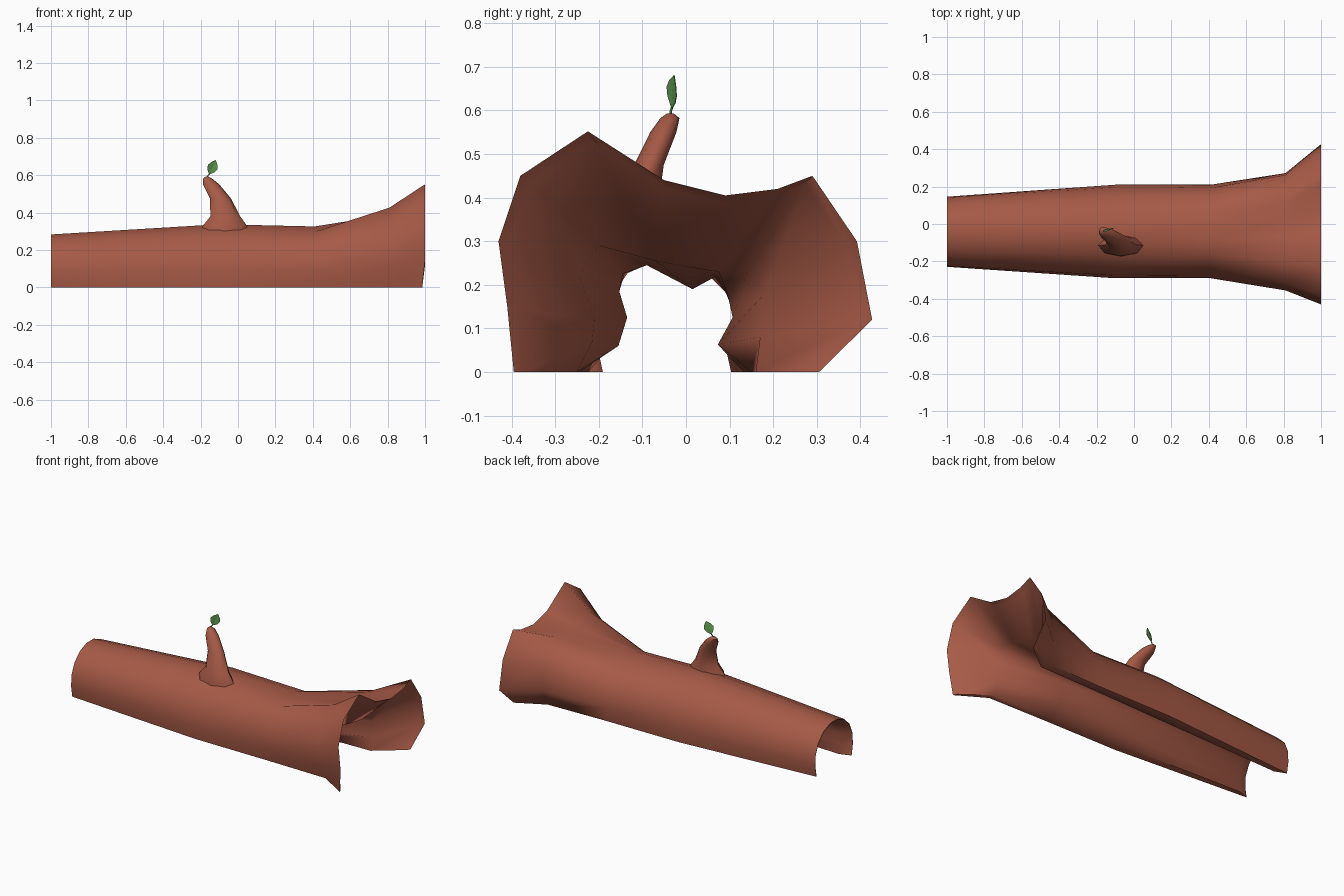
import bpy, bmesh, math
from mathutils import Vector

if "Cube" in bpy.data.objects:
    bpy.data.objects.remove(bpy.data.objects["Cube"])


def material(name, rgb):
    m = bpy.data.materials.new(name)
    m.diffuse_color = (*rgb, 1)
    m.use_nodes = True
    m.node_tree.nodes["Principled BSDF"].inputs["Base Color"].default_value = m.diffuse_color
    return m


bark = material("red_brown_bark", (0.385, 0.102, 0.062))
green = material("leaf_green", (0.13, 0.37, 0.09))
dark = material("dark_vein_green", (0.04, 0.13, 0.035))


def make(name, verts, faces, mat, angle=50):
    me = bpy.data.meshes.new(name)
    me.from_pydata(verts, [], faces)
    bm = bmesh.new()
    bm.from_mesh(me)
    bmesh.ops.recalc_face_normals(bm, faces=bm.faces)
    bm.to_mesh(me)
    bm.free()
    me.materials.append(mat)
    ob = bpy.data.objects.new(name, me)
    bpy.context.collection.objects.link(ob)
    bpy.ops.object.select_all(action='DESELECT')
    ob.select_set(True)
    bpy.context.view_layer.objects.active = ob
    if angle:
        bpy.ops.object.shade_smooth_by_angle(angle=math.radians(angle))
    return ob


# --- hollow log: arch sections running from the -y foot over to the +y foot
N = 12


def arch(y0, y1, top):
    r, cy = (y1 - y0) / 2, (y0 + y1) / 2
    cz = top - r * 1.01
    low = math.asin(min(1, max(0, cz / r)))
    pts = []
    for i in range(N):
        a = math.pi + low - (math.pi + 2 * low) * i / (N - 1)
        y = math.cos(a)
        if math.sin(a) < 0:                       # feet pull in only slightly
            y = math.copysign((abs(y) + 1) / 2, y)
        pts.append((cy + r * y, max(0, cz + r * 1.01 * math.sin(a))))
    return pts


def mix(a, b, t):
    return [(p[0] + (q[0] - p[0]) * t, p[1] + (q[1] - p[1]) * t) for p, q in zip(a, b)]


# ragged two-horned rim, the flare behind it, and the lumpy throat of the hollow
rim = [(-.395, 0), (-.41, .15), (-.43, .30), (-.38, .45), (-.225, .552), (-.05, .44),
       (.09, .405), (.21, .42), (.29, .45), (.392, .30), (.427, .12), (.305, 0)]
flare = [(-.29, 0), (-.345, .11), (-.355, .21), (-.32, .33), (-.2, .427), (-.07, .39),
         (.03, .38), (.12, .385), (.205, .365), (.262, .25), (.272, .11), (.215, 0)]
flare_in = [(-.25, 0), (-.215, .07), (-.21, .12), (-.245, .22), (-.2, .29), (-.07, .255),
            (.01, .24), (.075, .23), (.14, .23), (.18, .18), (.17, .08), (.16, 0)]
throat = [(-.245, 0), (-.155, .06), (-.135, .125), (-.153, .185), (-.145, .225), (-.09, .245),
          (.015, .19), (.07, .22), (.095, .18), (.107, .125), (.073, .063), (.15, 0)]
neck = arch(-.29, .21, .33)
tail, belly = arch(-.23, .147, .287), arch(-.29, .21, .342)
tail_in = arch(-.205, .118, .255)
rim_in = [(y * .945, z * .96) for y, z in rim]

xs = [-1, -.93, -.1, .41, .81, 1]
outer = [tail, mix(tail, belly, .08), belly, neck, flare, rim]
inner = [[(y * .99 - .001, z * .985) for y, z in tail], tail_in,
         mix(tail_in, throat, .62), throat, flare_in, rim_in]

verts = []
for x, s in zip(xs, outer):
    verts += [(x - (.015 if x == 1 and z == 0 else 0), y, z) for y, z in s]
for x, s in zip(xs, inner):
    verts += [(x - (.025 if x == 1 else 0), y, z) for y, z in s]
K = len(xs)
faces = []
loop = list(range(K)) + list(range(2 * K - 1, K - 1, -1))   # out along outside, back inside
for a, b in zip(loop, loop[1:] + loop[:1]):
    for i in range(N - 1):
        faces.append((a * N + i, a * N + i + 1, b * N + i + 1, b * N + i))
for k in range(K - 1):                                       # undersides of both walls
    for i in (0, N - 1):
        faces.append((k * N + i, (k + 1) * N + i, (K + k + 1) * N + i, (K + k) * N + i))
make("hollow_log", verts, faces, bark, 62)

# --- broken branch: stacked ovals (x, y, z, radius x, radius y)
rings = [(-.07, -.115, .27, .13, .06), (-.07, -.115, .33, .118, .056),
         (-.068, -.11, .38, .08, .046), (-.093, -.085, .475, .056, .034),
         (-.143, -.052, .55, .044, .03), (-.163, -.037, .582, .024, .022),
         (-.166, -.036, .593, .008, .008)]
M = 8
verts, faces = [], []
for x, y, z, rx, ry in rings:
    for i in range(M):
        a = math.tau * i / M
        verts.append((x + rx * math.cos(a), y + ry * math.sin(a), z))
for k in range(len(rings) - 1):
    for i in range(M):
        j = (i + 1) % M
        faces.append((k * M + i, k * M + j, (k + 1) * M + j, (k + 1) * M + i))
faces += [tuple(range(M)), tuple(range(len(verts) - M, len(verts)))]
make("branch_stub", verts, faces, bark, 60)

# --- leaf: two halves folded along a midrib
base, tip = Vector((-.153, -.032, .607)), Vector((-.12, -.027, .68))
side = Vector((.023, .010, -.010))
fold = Vector((.001, -.003, 0))
widths = [.15, .85, 1.1, .75, 0.05]
verts, faces = [], []
for i, w in enumerate(widths):
    c = base.lerp(tip, i / (len(widths) - 1))
    verts += [c - side * w + fold * w, c, c + side * w + fold * w]
for i in range(len(widths) - 1):
    a = i * 3
    faces += [(a, a + 1, a + 4, a + 3), (a + 1, a + 2, a + 5, a + 4)]
leaf = make("leaf", verts, faces, green, 0)
sol = leaf.modifiers.new("thickness", 'SOLIDIFY')
sol.thickness, sol.offset = .002, 0


# --- stalk and vein as thin tubes
def tube(name, pts, r, mat):
    cu = bpy.data.curves.new(name, 'CURVE')
    cu.dimensions = '3D'
    cu.bevel_depth, cu.bevel_resolution = r, 1
    sp = cu.splines.new('POLY')
    sp.points.add(len(pts) - 1)
    for p, q in zip(sp.points, pts):
        p.co = (*q, 1)
    cu.materials.append(mat)
    bpy.context.collection.objects.link(bpy.data.objects.new(name, cu))


tube("leaf_stalk", [(-.166, -.036, .585), (-.160, -.035, .598), base], .003, green)
tube("leaf_vein", [base, base.lerp(tip, .75)], .0012, dark)
